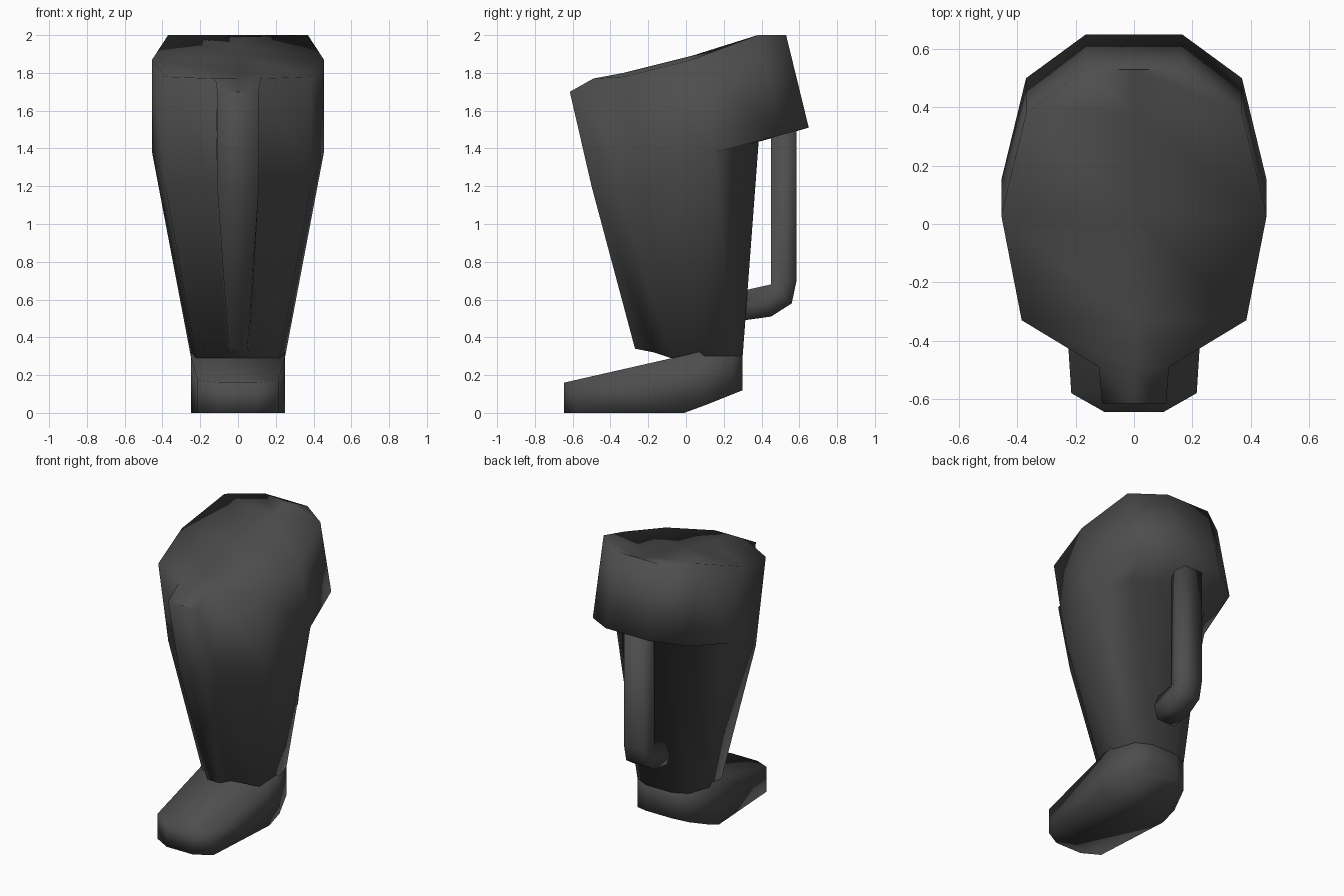
import bpy, bmesh

if "Cube" in bpy.data.objects:
    bpy.data.objects.remove(bpy.data.objects["Cube"])

# One dark grey for the whole model
grey = bpy.data.materials.new("dark grey")
grey.diffuse_color = (0.075, 0.075, 0.075, 1)
grey.use_nodes = True
grey.node_tree.nodes["Principled BSDF"].inputs["Base Color"].default_value = grey.diffuse_color


def loft(name, rings, first_mid=None):
    """Skin a stack of rings. Each ring is the right half (+x) of a section and
    is mirrored here; ends are closed with strips running across x.
    first_mid gives the centre-line heights of the first cap (dished top)."""
    bm = bmesh.new()
    levels = []
    for half in rings:
        right = [bm.verts.new(p) for p in half]
        left = [bm.verts.new((-x, y, z)) for x, y, z in half]
        levels.append((right, left))
    for (ra, la), (rb, lb) in zip(levels, levels[1:]):
        loop_a, loop_b = ra + la[::-1], rb + lb[::-1]
        n = len(loop_a)
        for i in range(n):
            j = (i + 1) % n
            bm.faces.new((loop_a[i], loop_a[j], loop_b[j], loop_b[i]))
    for k, (r, l) in enumerate((levels[0], levels[-1])):
        if k == 0 and first_mid:
            mid = [bm.verts.new((0, v.co.y, z)) for v, z in zip(r, first_mid)]
            columns = ((r, mid), (mid, l))
        else:
            columns = ((r, l),)
        for a, b in columns:
            for i in range(len(a) - 1):
                bm.faces.new((a[i], a[i + 1], b[i + 1], b[i]))
    bmesh.ops.remove_doubles(bm, verts=bm.verts, dist=0.0005)
    bmesh.ops.recalc_face_normals(bm, faces=bm.faces)
    for f in bm.faces:
        f.smooth = True
    mesh = bpy.data.meshes.new(name)
    bm.to_mesh(mesh)
    bm.free()
    mesh.materials.append(grey)
    ob = bpy.data.objects.new(name, mesh)
    bpy.context.collection.objects.link(ob)
    return ob


# Shin shell: front ridge, flared sides and overhanging rear band
front = [(.11, -.5, 1.2), (.115, -.37, 1.2), (.385, -.22, 1.2), (.455, .15, 1.38)]
loft("shin_shell", [
    [(.11, -.615, 1.70), (.12, -.49, 1.77), (.385, -.33, 1.78),
     (.455, .03, 1.87), (.37, .38, 2.0), (.165, .53, 2.0)],       # top rim
    front + [(.37, .5, 1.47), (.165, .65, 1.51)],                 # band lower edge
    front + [(.3, .33, 1.42), (.12, .385, 1.44)],                 # under the band
    [(.05, -.27, .34), (.06, -.17, .32), (.22, -.08, .29),
     (.25, .1, .3), (.2, .25, .3), (.1, .3, .3)],                 # ankle
], first_mid=[1.70, 1.77, 1.80, 1.89, 1.95, 1.99])

# Foot: sloping toe, raised heel
loft("foot", [
    [(.1, -.645, .16), (.215, -.58, .175), (.25, -.03, .3),
     (.25, .1, .33), (.2, .25, .36), (.1, .3, .36)],
    [(.1, -.645, 0), (.215, -.58, 0), (.25, -.01, 0),
     (.25, .1, .04), (.2, .25, .1), (.1, .3, .12)],
])


# Rear strut: hexagonal bar bent into the back of the calf
def strut_ring(inner, outer):
    (ya, za), (yb, zb) = inner, outer
    return [(.07, ya, za), (.1, (ya + yb) / 2, (za + zb) / 2), (.07, yb, zb)]


loft("rear_strut", [
    strut_ring((.45, 1.50), (.585, 1.53)),
    strut_ring((.45, .68), (.585, .70)),
    strut_ring((.45, .68), (.56, .58)),
    strut_ring((.45, .68), (.45, .51)),
    strut_ring((.27, .64), (.27, .485)),
])
